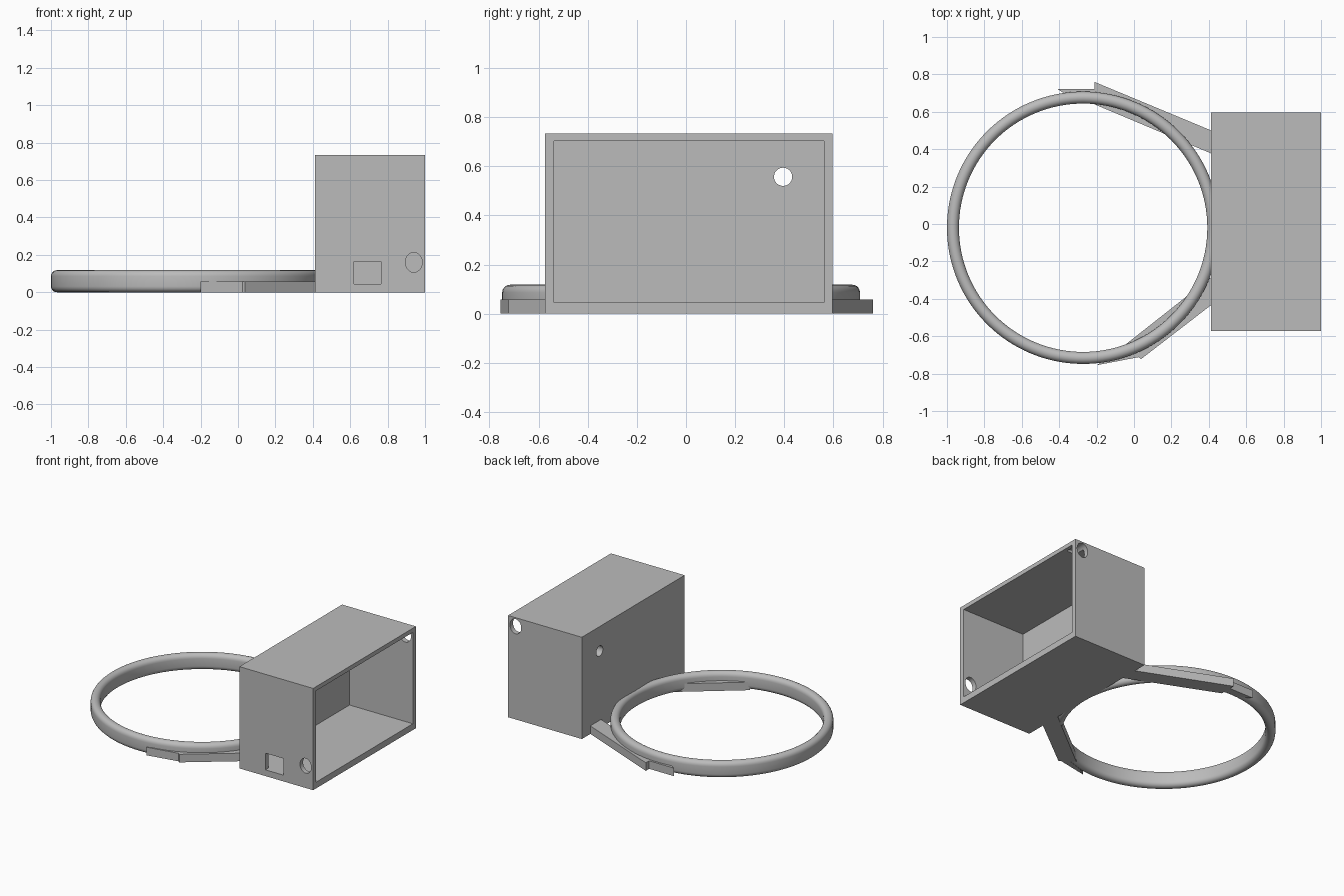
import bpy, bmesh, math
from mathutils import Matrix, Vector

cube = bpy.data.objects.get("Cube")
if cube:
    bpy.data.objects.remove(cube, do_unlink=True)

grey = bpy.data.materials.new("plain grey")
grey.use_nodes = True
grey.diffuse_color = (0.5, 0.5, 0.5, 1)
grey.node_tree.nodes["Principled BSDF"].inputs["Base Color"].default_value = grey.diffuse_color


def finish(name, bm):
    """Turn a bmesh into a named grey object."""
    bmesh.ops.recalc_face_normals(bm, faces=bm.faces)
    mesh = bpy.data.meshes.new(name)
    bm.to_mesh(mesh)
    bm.free()
    mesh.materials.append(grey)
    obj = bpy.data.objects.new(name, mesh)
    bpy.context.collection.objects.link(obj)
    return obj


def box(name, low, high):
    low, high = Vector(low), Vector(high)
    bm = bmesh.new()
    bmesh.ops.create_cube(bm, size=1, matrix=Matrix.Translation((low + high) / 2)
                          @ Matrix.Diagonal((*(high - low), 1)))
    return finish(name, bm)


def peg(name, centre, axis, width, height, depth=0.2):
    """Round or oval cutter running along x or y."""
    turn = Matrix.Rotation(math.pi / 2, 4, "Y" if axis == "X" else "X")
    size = (1, width, height, 1) if axis == "X" else (width, 1, height, 1)
    bm = bmesh.new()
    bmesh.ops.create_cone(bm, cap_ends=True, segments=40, radius1=1, radius2=1, depth=depth,
                          matrix=Matrix.Translation(centre) @ Matrix.Diagonal(size) @ turn)
    return finish(name, bm)


def slab(name, outline, height):
    """Flat plate raised from an outline on the ground."""
    bm = bmesh.new()
    face = bm.faces.new([bm.verts.new((x, y, 0)) for x, y in outline])
    raised = bmesh.ops.extrude_face_region(bm, geom=[face])["geom"]
    bmesh.ops.translate(bm, vec=(0, 0, height),
                        verts=[v for v in raised if isinstance(v, bmesh.types.BMVert)])
    return finish(name, bm)


def activate(obj):
    bpy.ops.object.select_all(action="DESELECT")
    obj.select_set(True)
    bpy.context.view_layer.objects.active = obj


# Open-sided case with a cavity, a port and three round holes
case = box("case", (0.412, -0.573, 0), (1, 0.597, 0.733))
cutters = [
    box("cavity_cutter", (0.495, -0.538, 0.045), (1.1, 0.562, 0.703)),
    box("port_cutter", (0.62, -0.65, 0.045), (0.765, -0.5, 0.165)),
    peg("front_hole_cutter", (0.94, -0.56, 0.16), "Y", 0.045, 0.053),
    peg("back_hole_cutter", (0.94, 0.58, 0.67), "Y", 0.045, 0.053),
    peg("wall_hole_cutter", (0.45, 0.395, 0.557), "X", 0.037, 0.037),
]
activate(case)
for cutter in cutters:
    cutter.hide_render = True
    mod = case.modifiers.new(cutter.name, "BOOLEAN")
    mod.operation = "DIFFERENCE"
    mod.solver = "EXACT"
    mod.object = cutter
    bpy.ops.object.modifier_apply(modifier=mod.name)
    bpy.data.objects.remove(cutter, do_unlink=True)
bpy.ops.object.shade_smooth_by_angle(angle=math.radians(30))

# Hoop: an upright rounded section swept round a circle
HOOP_X, HOOP_Y, RADIUS = -0.272, -0.02, 0.696
HALF_WIDTH, HOOP_HEIGHT, STEPS, ARC = 0.032, 0.118, 128, 10
section = []
for start, z in ((0, HOOP_HEIGHT - HALF_WIDTH), (math.pi, HALF_WIDTH)):
    for i in range(ARC + 1):
        a = start + math.pi * i / ARC
        section.append((RADIUS + HALF_WIDTH * math.cos(a), z + HALF_WIDTH * math.sin(a)))
bm = bmesh.new()
rings = []
for s in range(STEPS):
    t = math.tau * s / STEPS
    rings.append([bm.verts.new((HOOP_X + r * math.cos(t), HOOP_Y + r * math.sin(t), z))
                  for r, z in section])
for s in range(STEPS):
    here, there = rings[s], rings[(s + 1) % STEPS]
    for i in range(len(section)):
        j = (i + 1) % len(section)
        bm.faces.new((here[i], there[i], there[j], here[j]))
hoop = finish("hoop", bm)
activate(hoop)
bpy.ops.object.shade_smooth_by_angle(angle=math.radians(40))

# Struts from the case to the hoop, each ending in a small tab
ARM = 0.058
slab("back_strut", [(0.43, 0.37), (0.43, 0.493), (-0.212, 0.76), (-0.212, 0.64)], ARM)
slab("back_tab", [(-0.41, 0.722), (-0.36, 0.69), (-0.205, 0.66), (-0.205, 0.722)], ARM)
slab("front_strut", [(0.43, -0.42), (0.43, -0.27), (-0.055, -0.652), (0.038, -0.722)], ARM)
slab("front_tab", [(-0.2, -0.755), (0.045, -0.708), (0.0, -0.67), (-0.14, -0.715)], ARM)
